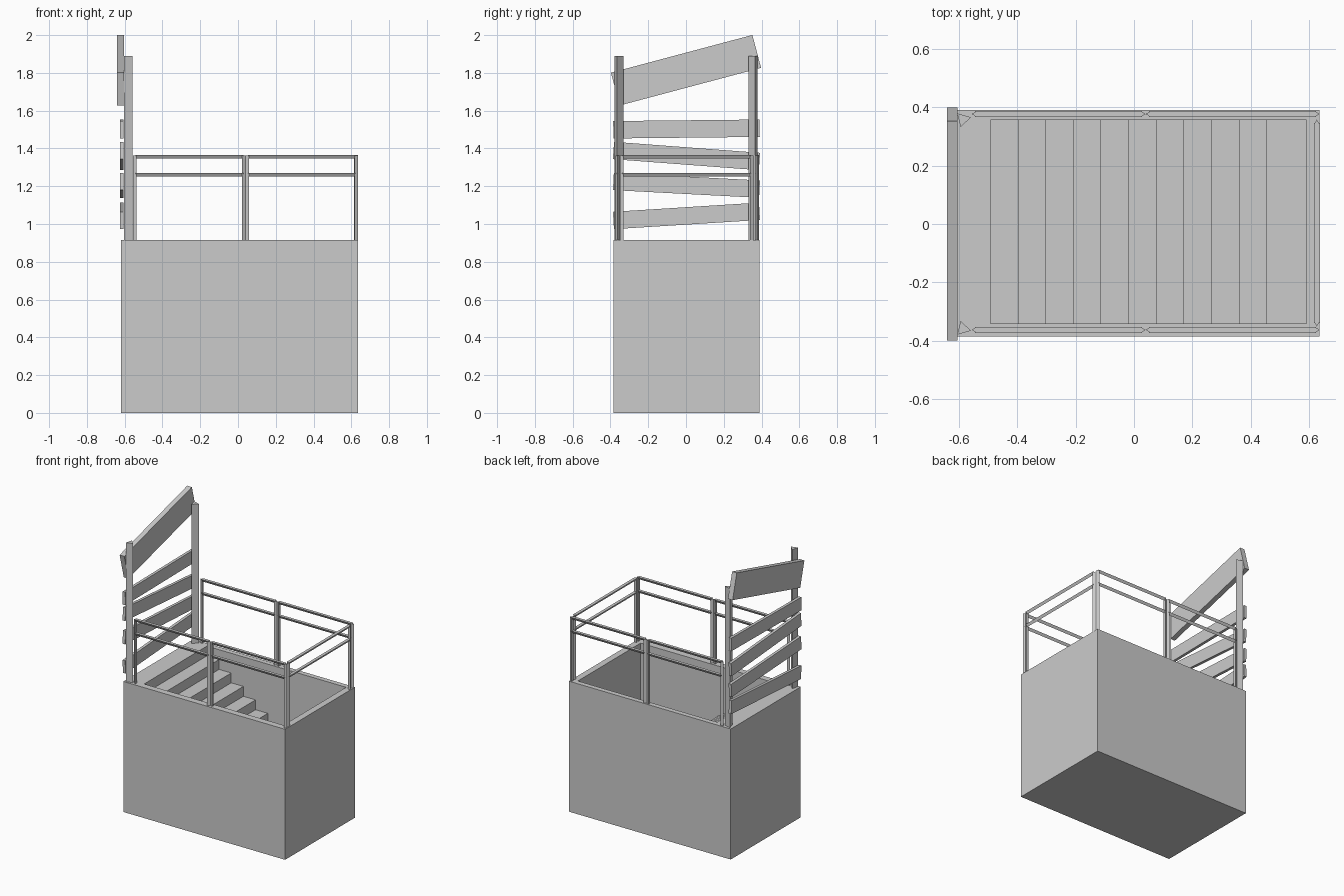
import bpy, bmesh, math
from mathutils import Vector, Matrix

cube = bpy.data.objects.get("Cube")
if cube:
    bpy.data.objects.remove(cube, do_unlink=True)

grey = bpy.data.materials.new("plain_grey")
grey.use_nodes = True
COLOUR = (0.6, 0.6, 0.6, 1)
grey.diffuse_color = COLOUR
grey.node_tree.nodes["Principled BSDF"].inputs["Base Color"].default_value = COLOUR

TOP = 0.915          # top of the base block
RAIL_R = 0.012       # radius of the three-sided rail tubes


def finish(name, bm):
    bmesh.ops.recalc_face_normals(bm, faces=bm.faces)
    mesh = bpy.data.meshes.new(name)
    bm.to_mesh(mesh)
    bm.free()
    mesh.materials.append(grey)
    obj = bpy.data.objects.new(name, mesh)
    bpy.context.collection.objects.link(obj)
    return obj


def extrude(name, points, vector):
    """Solid made by pushing a flat outline along a vector."""
    bm = bmesh.new()
    face = bm.faces.new([bm.verts.new(p) for p in points])
    new = bmesh.ops.extrude_face_region(bm, geom=[face], use_keep_orig=True)["geom"]
    verts = [g for g in new if isinstance(g, bmesh.types.BMVert)]
    bmesh.ops.translate(bm, verts=verts, vec=vector)
    return finish(name, bm)


def tube(name, start, end, radius, out):
    """Three-sided tube with one edge facing the out direction."""
    start, end, out = Vector(start), Vector(end), Vector(out).normalized()
    side = (end - start).normalized().cross(out)
    ring = [start + radius * (math.cos(a) * out + math.sin(a) * side)
            for a in (k * math.tau / 3 for k in range(3))]
    return extrude(name, ring, end - start)


def box(name, size, centre, tilt=0):
    bm = bmesh.new()
    bmesh.ops.create_cube(bm, size=1)
    bm.transform(Matrix.Translation(centre) @ Matrix.Rotation(math.radians(tilt), 4, "X")
                 @ Matrix.Diagonal((*size, 1)))
    return finish(name, bm)


# Base block with a stairwell cut into it
block = box("base_block", (1.255, 0.775, TOP), (0.0075, 0.0025, TOP / 2))
tread, riser, steps = 0.0945, 0.069, 10
x, z = -0.49, TOP
well = [(x, -0.34, TOP + 0.1)]
for i in range(steps):
    z -= riser
    well += [(x, -0.34, z), (x + tread, -0.34, z)]
    x += tread
z -= riser
well += [(x, -0.34, z), (0.59, -0.34, z), (0.59, -0.34, TOP + 0.1)]
cutter = extrude("stairwell_cutter", well, (0, 0.695, 0))
cutter.hide_render = True
cut = block.modifiers.new("stairwell", "BOOLEAN")
cut.operation = "DIFFERENCE"
cut.solver = "EXACT"
cut.object = cutter
bpy.context.view_layer.objects.active = block
bpy.ops.object.modifier_apply(modifier=cut.name)
bpy.data.objects.remove(cutter, do_unlink=True)


# Guard rail panels: two posts and two rails each
def rail_panel(name, a, b):
    a, b = Vector(a), Vector(b)
    along = (b - a).normalized()
    pa, pb = a + along * RAIL_R, b - along * RAIL_R
    for label, p, out in (("start", pa, -along), ("end", pb, along)):
        tube(f"{name}_{label}_post", p, p + Vector((0, 0, 1.362 - TOP)), RAIL_R, out)
    for label, height in (("top", 1.359), ("middle", 1.264)):
        up = Vector((0, 0, height - TOP))
        tube(f"{name}_{label}_rail", pa + up, pb + up, RAIL_R, (0, 0, -1))


for side, y in (("front", -0.362), ("back", 0.376)):
    rail_panel(f"{side}_panel_near_stair", (-0.555, y, TOP), (0.04, y, TOP))
    rail_panel(f"{side}_panel_far", (0.04, y, TOP), (0.635, y, TOP))
rail_panel("end_panel", (0.625, -0.35, TOP), (0.625, 0.357, TOP))

# Tall sign posts
for side, s in (("front", -1), ("back", 1)):
    tube(f"{side}_tall_post", (-0.585, s * 0.358, TOP), (-0.585, s * 0.358, 1.89),
         0.028, (0.97, s * 0.24, 0))

# Crooked planks: height centre and tilt
for i, (z, tilt) in enumerate(((1.043, 3.6), (1.205, -3), (1.36, -4.3), (1.503, 0.6))):
    box(f"plank_{i + 1}", (0.02, 0.775, 0.092), (-0.615, 0.0025, z), tilt)

# Large slanted top board
box("top_board", (0.036, 0.775, 0.18), (-0.622, 0, 1.814), 14.9)
